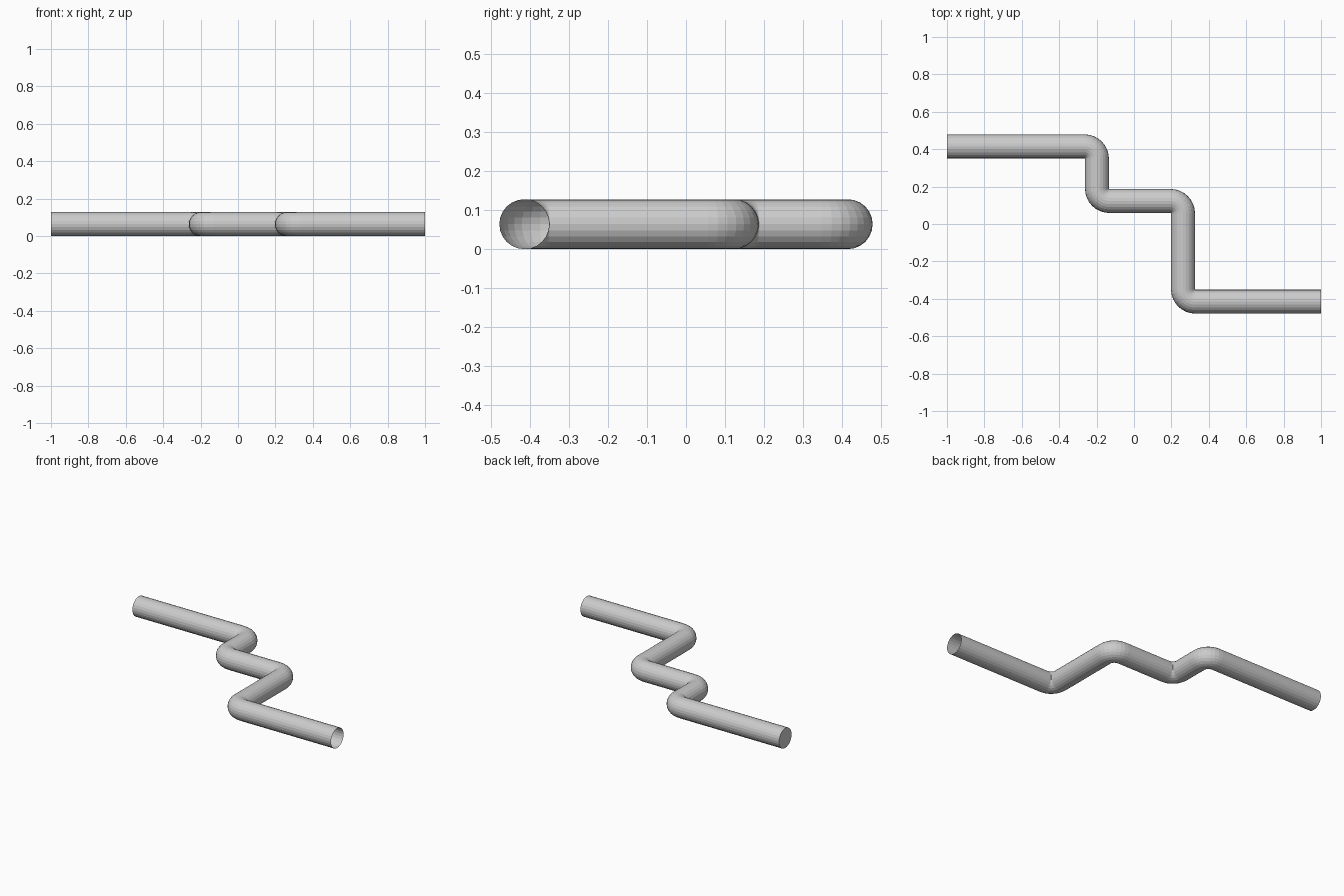
import bpy, bmesh
from math import sin, cos, pi
from mathutils import Vector

if "Cube" in bpy.data.objects:
    bpy.data.objects.remove(bpy.data.objects["Cube"])

R = 0.064        # pipe radius
BEND = 0.066     # centreline bend radius
SIDES = 24
STEPS = 8        # segments per elbow

# Corner points of the pipe centreline
corners = [Vector(p) for p in [(-1, 0.415, R), (-0.198, 0.415, R), (-0.198, 0.123, R),
                               (0.262, 0.123, R), (0.262, -0.415, R), (1, -0.415, R)]]

# Centreline stations (position, direction) with rounded right-angle elbows
stations = [(corners[0], Vector((1, 0, 0)))]
for a, b, c in zip(corners, corners[1:], corners[2:]):
    d1, d2 = (b - a).normalized(), (c - b).normalized()
    centre = b - d1 * BEND + d2 * BEND
    for i in range(STEPS + 1):
        t = pi / 2 * i / STEPS
        stations.append((centre + BEND * (d1 * sin(t) - d2 * cos(t)),
                         d1 * cos(t) + d2 * sin(t)))
stations.append((corners[-1], Vector((1, 0, 0))))

# Sweep a round section along the centreline
bm = bmesh.new()
up = Vector((0, 0, 1))
rings = []
for pos, d in stations:
    side = up.cross(d)
    rings.append([bm.verts.new(pos + R * (side * cos(2 * pi * k / SIDES) + up * sin(2 * pi * k / SIDES)))
                  for k in range(SIDES)])
for r0, r1 in zip(rings, rings[1:]):
    for k in range(SIDES):
        n = (k + 1) % SIDES
        bm.faces.new((r0[k], r0[n], r1[n], r1[k]))

# Closed left end, open right end
bm.faces.new(rings[0])
bmesh.ops.recalc_face_normals(bm, faces=bm.faces[:])

mesh = bpy.data.meshes.new("bent_pipe")
bm.to_mesh(mesh)
bm.free()
bpy.context.collection.objects.link(bpy.data.objects.new("bent_pipe", mesh))
